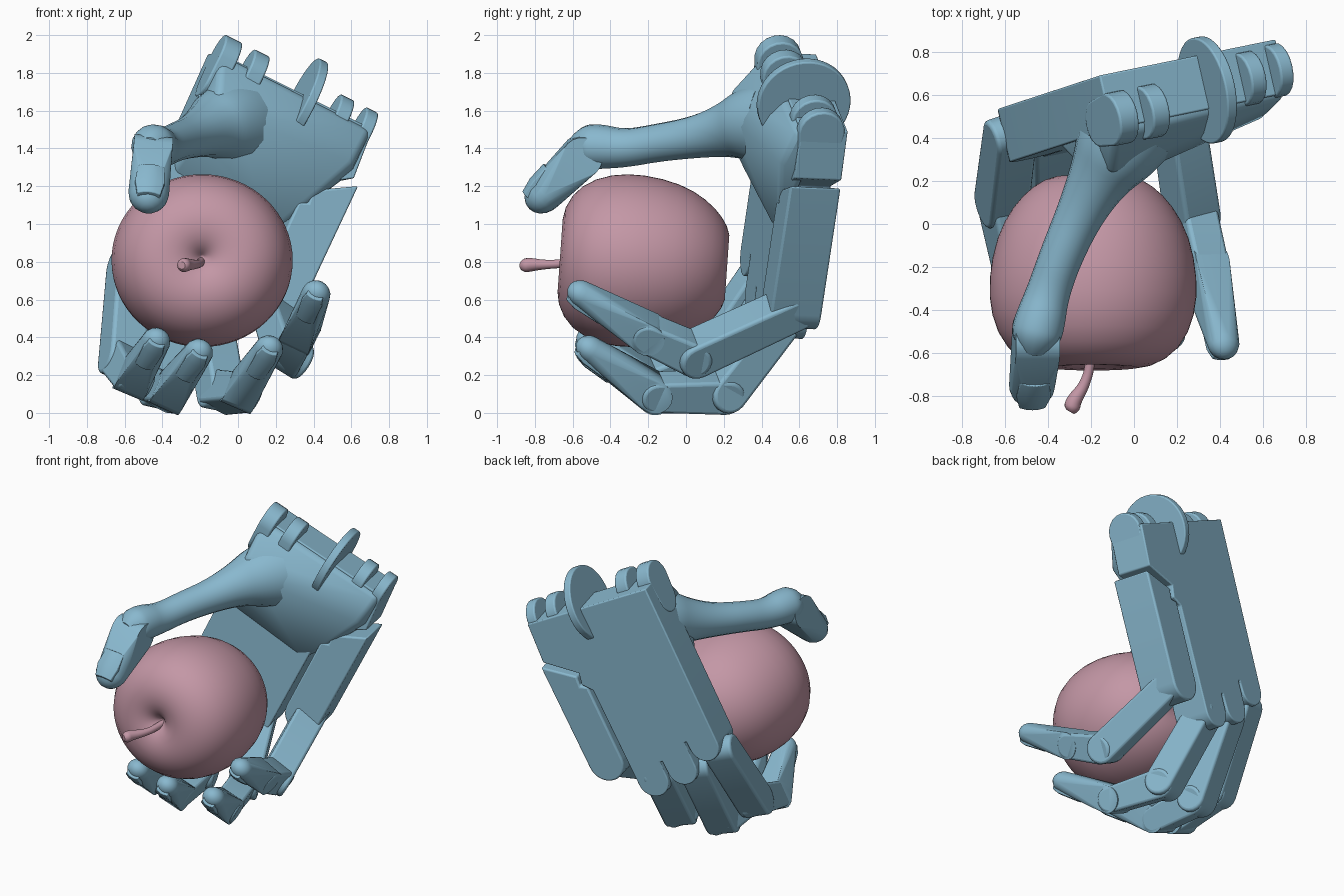
import bpy, bmesh
from math import pi, sin, cos
from mathutils import Vector as V, Matrix

if "Cube" in bpy.data.objects:
    bpy.data.objects.remove(bpy.data.objects["Cube"])


def material(name, col):
    m = bpy.data.materials.new(name)
    m.diffuse_color = (*col, 1)
    m.use_nodes = True
    m.node_tree.nodes["Principled BSDF"].inputs["Base Color"].default_value = m.diffuse_color
    return m


BLUE = material("blue", (0.25, 0.48, 0.62))
PINK = material("pink", (0.55, 0.31, 0.38))

# Hand frame: u across the palm, v towards the fingers, n out of the back
U = V((.88, .18, -.44)).normalized()
W = V((-.44, -.14, -.89))
W = (W - U * W.dot(U)).normalized()
N = U.cross(W)
ORIGIN = V((-.16, .69, 1.90))


def hand(a, b, c):
    return ORIGIN + U * a + W * b + N * c


def finish(name, bm, mat=BLUE, bevel=0.0, angle=35, sub=0):
    bmesh.ops.recalc_face_normals(bm, faces=bm.faces)
    me = bpy.data.meshes.new(name)
    bm.to_mesh(me)
    bm.free()
    ob = bpy.data.objects.new(name, me)
    bpy.context.collection.objects.link(ob)
    me.materials.append(mat)
    if bevel:
        m = ob.modifiers.new("bevel", 'BEVEL')
        m.width, m.segments, m.limit_method, m.angle_limit = bevel, 3, 'ANGLE', .6
    if sub:
        m = ob.modifiers.new("sub", 'SUBSURF')
        m.levels = m.render_levels = sub
    smooth(ob, angle)
    return ob


def smooth(ob, angle):
    bpy.ops.object.select_all(action='DESELECT')
    ob.select_set(True)
    bpy.context.view_layer.objects.active = ob
    bpy.ops.object.shade_smooth_by_angle(angle=angle * pi / 180)


def hull(name, pts, bevel=0.0, angle=35):
    bm = bmesh.new()
    for p in pts:
        bm.verts.new(p)
    r = bmesh.ops.convex_hull(bm, input=bm.verts)
    junk = {g for g in r["geom_interior"] + r["geom_unused"] if isinstance(g, bmesh.types.BMVert)}
    bmesh.ops.delete(bm, geom=list(junk), context='VERTS')
    bmesh.ops.dissolve_limit(bm, angle_limit=.02, verts=bm.verts, edges=bm.edges)
    return finish(name, bm, BLUE, bevel, angle)


def prism(name, outline, c0, c1, bevel=.012):
    bm = bmesh.new()
    lo, hi = ([bm.verts.new(hand(a, b, c)) for a, b in outline] for c in (c0, c1))
    bm.faces.new(lo)
    bm.faces.new(hi)
    k = len(lo)
    for i in range(k):
        bm.faces.new((lo[i], lo[(i + 1) % k], hi[(i + 1) % k], hi[i]))
    return finish(name, bm, BLUE, bevel)


def lobe(a0, a1, end):
    r, m = (a1 - a0) / 2, (a0 + a1) / 2
    return [(m + r * cos(pi * i / 12), end - r + r * sin(pi * i / 12)) for i in range(13)]


def disc(p, w, d, r, h, n=20):
    t = d.cross(w)
    return [p + w * s * h + (d * cos(2 * pi * i / n) + t * sin(2 * pi * i / n)) * r
            for s in (-1, 1) for i in range(n)]


def ball(p, w, d, r, rw, rd):
    t = d.cross(w)
    return [p + w * rw * sin(f) * cos(g) + t * r * sin(f) * sin(g) + d * rd * cos(f)
            for f in [pi * i / 10 for i in range(11)] for g in [2 * pi * j / 16 for j in range(16)]]


def tube(name, pts, mat):
    cu = bpy.data.curves.new(name, 'CURVE')
    cu.dimensions = '3D'
    cu.bevel_depth, cu.bevel_resolution, cu.use_fill_caps = 1, 6, True
    sp = cu.splines.new('NURBS')
    sp.points.add(len(pts) - 1)
    for q, (x, y, z, r) in zip(sp.points, pts):
        q.co, q.radius = (x, y, z, 1), r
    sp.order_u, sp.use_endpoint_u, sp.resolution_u = 3, True, 6
    ob = bpy.data.objects.new(name, cu)
    bpy.context.collection.objects.link(ob)
    cu.materials.append(mat)
    bpy.ops.object.select_all(action='DESELECT')
    ob.select_set(True)
    bpy.context.view_layer.objects.active = ob
    bpy.ops.object.convert(target='MESH')
    smooth(bpy.context.object, 50)


def fingertip(name, p, q, w, out, r, rt):
    d = (q - p).normalized()
    w = (w - d * w.dot(d)).normalized()
    t = d.cross(w)
    if t.dot(out) < 0:
        t, w = -t, -w
    end = q - d * rt * 1.2
    hull(name + "_tip", disc(p, w, d, r, r * .95) + ball(end, w, d, rt, rt * 1.1, rt * 1.2), 0, 50)
    # nail plate on the outer side
    L = (end - p).length
    pts = []
    for k, rr, s in ((.62, r * .38 + rt * .62, .72), (1.0, rt, .8), (1.0 + .8 * rt / L, rt * .78, .62)):
        for lift in (-.04, .014):
            for side in (-1, -.5, 0, .5, 1):
                pts.append(p + d * L * k + t * (rr * (1 - .2 * side * side) + lift) + w * side * rt * s)
    hull(name + "_nail", pts, .004, 40)


# Apple: lathed profile around the front-back axis, leaning slightly
bm = bmesh.new()
prof = [(0, .35), (.02, .375), (.06, .42), (.14, .455), (.27, .455), (.41, .37), (.48, .21),
        (.49, .04), (.452, -.16), (.375, -.3), (.28, -.395), (.18, -.445), (.09, -.425), (0, -.38)]
vs = [bm.verts.new((r, 0, h)) for r, h in prof]
es = [bm.edges.new(e) for e in zip(vs, vs[1:])]
bmesh.ops.spin(bm, geom=vs + es, axis=(0, 0, 1), cent=(0, 0, 0), steps=32, angle=2 * pi)
bmesh.ops.remove_doubles(bm, verts=bm.verts, dist=1e-4)
bm.transform(Matrix.Translation((-.19, -.215, .80)) @ Matrix.Rotation(pi / 2 - .07, 4, 'X')
             @ Matrix.Diagonal((1.0, .95, 1, 1)))
finish("apple", bm, PINK, angle=80, sub=1)
tube("apple_stem", [(-.19, -.5, .81, .022), (-.2, -.65, .79, .022), (-.23, -.75, .785, .024),
                    (-.28, -.82, .785, .036), (-.29, -.86, .78, .038), (-.297, -.872, .78, .02)], PINK)

# Back plate of the hand with slotted knuckle lobes
prism("hand_plate", [(0, 0), (.93, 0), (.95, .28), (.74, .42), (.76, .5), (.7, .56)] + lobe(.482, .70, 1.38)
      + [(.48, 1.16), (.462, 1.16)] + lobe(.25, .46, 1.36) + [(.248, 1.08), (.232, 1.08)]
      + lobe(.02, .23, 1.25), -.255, 0, .008)

# Little finger side plate
prism("little_finger_plate", [(.73, .53), (.78, .51), (.77, .44), (.985, .31)] + lobe(.735, .985, 1.19),
      -.28, -.005)

# Palm pad swelling towards the thumb
pad = [(.01, .01, -.15), (.92, .01, -.15), (.01, .01, -.29), (.92, .01, -.27), (.05, .2, -.44), (.14, .3, -.48),
       (.3, .28, -.44), (.9, .22, -.33), (.94, .27, -.2), (.05, .48, -.42), (.3, .55, -.37), (.7, .45, -.31),
       (.04, .7, -.23), (.68, .75, -.23), (.03, .3, -.15)]
hull("palm_pad", [hand(*p) for p in pad], .04, 60)

# Wrist lugs and the large wrist disc
for i, (a, h, c) in enumerate(((.05, .05, -.21), (.22, .045, -.21), (.75, .04, -.15), (.90, .035, -.14))):
    hull(f"wrist_lug_{i}", disc(hand(a, .02, c), U, W, .125, h) +
         disc(hand(a, .15, c), U, W, .11, h), .01)
hull("wrist_disc", disc(hand(.54, .03, -.165), U, W, .25, .026, 40), .008)

# Fingers: knuckle, two joints, tip
FINGERS = {
    "index": ((-.575, .42, .76), (-.615, .10, .28), (-.55, -.2, .18), (-.41, -.57, .42)),
    "middle": ((-.40, .45, .60), (-.40, .16, .12), (-.36, -.17, .105), (-.18, -.56, .36)),
    "ring": ((-.16, .52, .52), (-.09, .20, .11), (.02, -.17, .11), (.19, -.57, .38)),
    "little": ((.19, .58, .56), (.27, .04, .31), (.33, -.2, .42), (.43, -.62, .67)),
}
CENTRE = V((-.19, -.2, .8))
for nm, pts in FINGERS.items():
    p = [V(q) for q in pts]
    side = U if nm != "little" else V((.8, .2, -.55))
    for i, (r0, r1, h0, h1) in enumerate(((.092, .1, .1, .1), (.098, .085, .088, .088))):
        d = (p[i + 1] - p[i]).normalized()
        w = (side - d * side.dot(d)).normalized()
        hull(f"{nm}_link_{i}", disc(p[i], w, d, r0, h0) + disc(p[i + 1], w, d, r1, h1), .018)
    fingertip(nm, p[2], p[3], side, (p[2] + p[3]) / 2 - CENTRE, .09, .07)

# Thumb: flared tapering arm, then the tip
tube("thumb_arm", [(-.03, .44, 1.53, .23), (-.08, .35, 1.53, .21), (-.16, .22, 1.5, .145), (-.25, .05, 1.46, .11),
                   (-.34, -.15, 1.43, .10), (-.4, -.32, 1.40, .10), (-.44, -.46, 1.41, .12),
                   (-.46, -.54, 1.41, .115), (-.47, -.6, 1.40, .06)], BLUE)
fingertip("thumb", V((-.455, -.55, 1.36)), V((-.48, -.83, 1.08)), V((1, 0, -.1)), V((0, -1, .5)), .108, .098)
